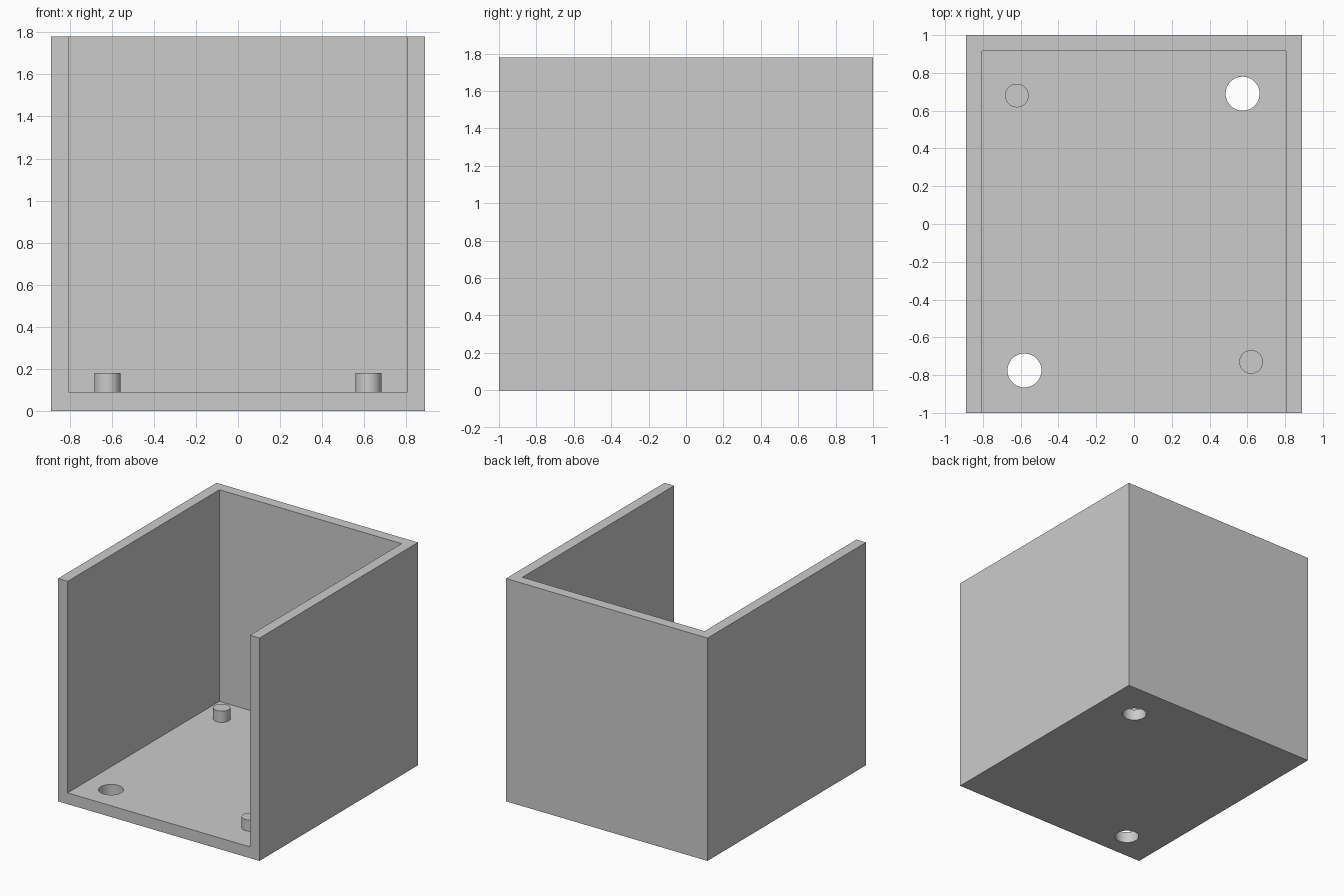
import bpy
import math

cube = bpy.data.objects.get("Cube")
if cube:
    bpy.data.objects.remove(cube, do_unlink=True)

WIDTH, DEPTH, HEIGHT = 1.78, 2.0, 1.78
WALL, FLOOR = 0.085, 0.09

grey = bpy.data.materials.new("plain grey")
grey.use_nodes = True
colour = (0.6, 0.6, 0.6, 1)
grey.diffuse_color = colour
grey.node_tree.nodes["Principled BSDF"].inputs["Base Color"].default_value = colour


def finish(name):
    obj = bpy.context.object
    obj.name = name
    obj.data.materials.append(grey)
    return obj


def box(name, low, high):
    centre = [(a + b) / 2 for a, b in zip(low, high)]
    bpy.ops.mesh.primitive_cube_add(size=1, location=centre)
    obj = finish(name)
    obj.scale = [b - a for a, b in zip(low, high)]
    bpy.ops.object.transform_apply(location=True, rotation=False, scale=True)
    return obj


def cylinder(name, x, y, low, high, radius):
    bpy.ops.mesh.primitive_cylinder_add(
        vertices=48, radius=radius, depth=high - low, location=(x, y, (low + high) / 2))
    return finish(name)


def cut(target, cutter):
    bpy.context.view_layer.objects.active = target
    mod = target.modifiers.new("cut", "BOOLEAN")
    mod.operation = "DIFFERENCE"
    mod.solver = "EXACT"
    mod.object = cutter
    bpy.ops.object.modifier_apply(modifier=mod.name)
    bpy.data.objects.remove(cutter, do_unlink=True)


def smooth(obj):
    bpy.ops.object.select_all(action="DESELECT")
    obj.select_set(True)
    bpy.context.view_layer.objects.active = obj
    bpy.ops.object.shade_smooth_by_angle(angle=math.radians(30))


# Tray with floor, back and side walls, open at the front and top
w, d = WIDTH / 2, DEPTH / 2
tray = box("tray", (-w, -d, 0), (w, d, HEIGHT))
cut(tray, box("cavity", (WALL - w, -d - 1, FLOOR), (w - WALL, d - WALL, HEIGHT + 1)))

# Through holes in two opposite floor corners
for x, y in ((0.575, 0.69), (-0.58, -0.775)):
    cut(tray, cylinder("hole", x, y, -0.1, FLOOR + 0.1, 0.09))
smooth(tray)

# Short pegs in the other two corners, set slightly into the floor
for name, x, y in (("back_peg", -0.62, 0.68), ("front_peg", 0.62, -0.73)):
    smooth(cylinder(name, x, y, FLOOR - 0.02, 0.18, 0.0625))
